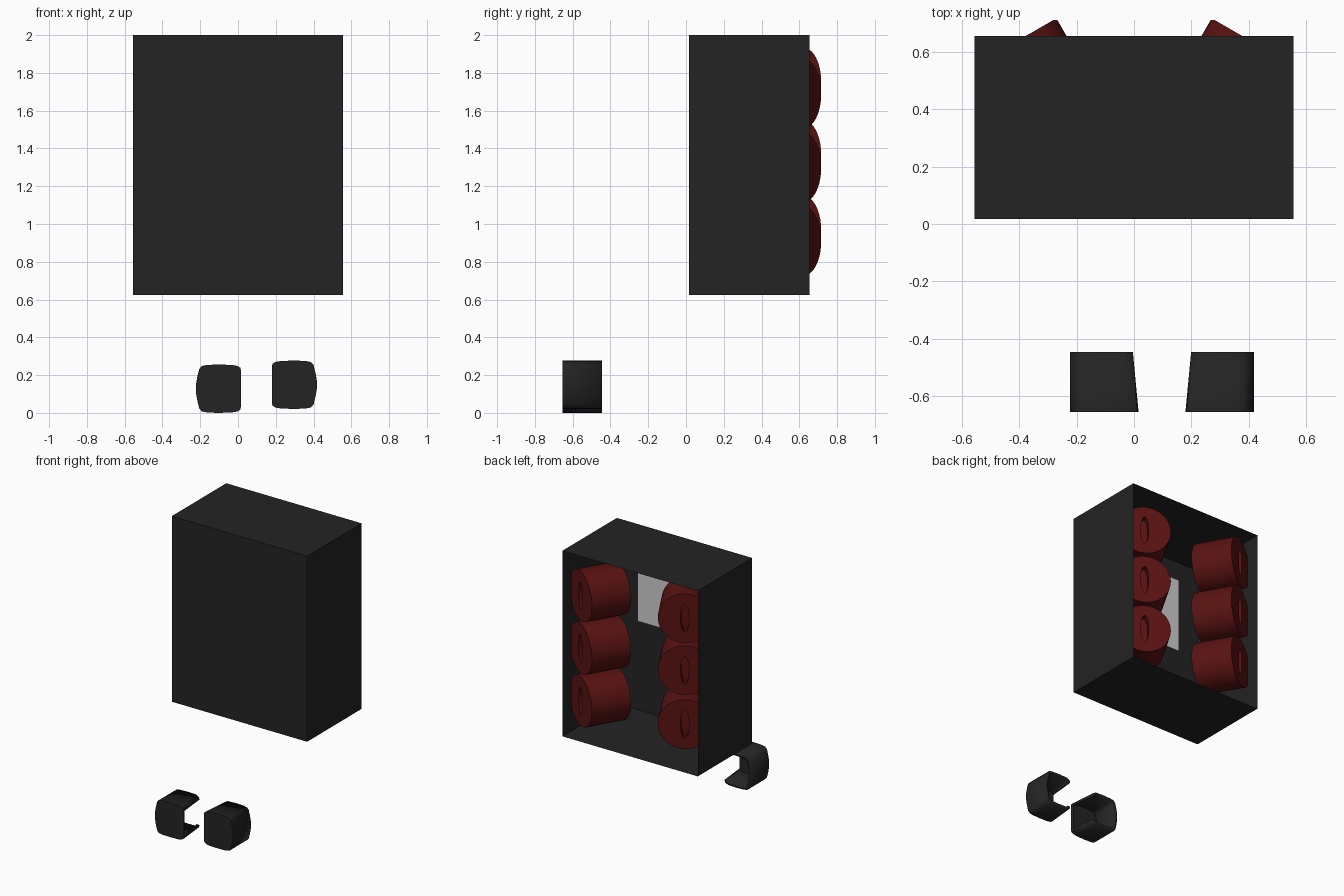
import bpy, bmesh, math
from mathutils import Matrix, Vector

if "Cube" in bpy.data.objects:
    bpy.data.objects.remove(bpy.data.objects["Cube"])


def material(name, rgb):
    m = bpy.data.materials.new(name)
    m.diffuse_color = (*rgb, 1)
    m.use_nodes = True
    m.node_tree.nodes["Principled BSDF"].inputs["Base Color"].default_value = m.diffuse_color
    return m


BLACK = material("soft black", (0.017, 0.017, 0.017))
RED = material("dark red", (0.1, 0.006, 0.006))
GREY = material("light grey", (0.62, 0.62, 0.62))


def make(name, bm, mat):
    me = bpy.data.meshes.new(name)
    bm.to_mesh(me)
    bm.free()
    ob = bpy.data.objects.new(name, me)
    bpy.context.collection.objects.link(ob)
    me.materials.append(mat)
    return ob


def box(name, lo, hi, mat, open_back=False):
    bm = bmesh.new()
    lo, hi = Vector(lo), Vector(hi)
    size = hi - lo
    bmesh.ops.create_cube(bm, size=1, matrix=Matrix.Translation((lo + hi) / 2)
                          @ Matrix.Diagonal((*size, 1)))
    if open_back:
        back = [f for f in bm.faces if f.normal.y > 0.9]
        bmesh.ops.delete(bm, geom=back, context='FACES_ONLY')
    return make(name, bm, mat)


# Cabinet: thin-walled, open at the back, with a pale plate inside
box("cabinet_shell", (-0.555, 0.017, 0.625), (0.555, 0.655, 2.0), BLACK, True)
box("inner_plate", (-0.375, 0.026, 1.29), (0.375, 0.034, 1.85), GREY)


# Red drums: tilted outwards, trimmed at the side wall, slot cut in the cap
def drum(side, z, index):
    tilt, r, length = math.radians(30), 0.182, 0.29
    axis = Vector((side * math.sin(tilt), math.cos(tilt), 0))
    up = Vector((0, 0, 1))
    rot = Matrix((up.cross(axis), up, axis)).transposed().to_4x4()
    cap = Vector((side * 0.428, 0.625, z))
    bm = bmesh.new()
    bmesh.ops.create_cone(bm, cap_ends=True, segments=40, radius1=r, radius2=r, depth=length,
                          matrix=Matrix.Translation(cap - axis * length / 2) @ rot)
    for f in bm.faces:
        f.smooth = len(f.verts) == 4
    for e in bm.edges:
        e.smooth = e.calc_face_angle(0) < 0.6
    bmesh.ops.bisect_plane(bm, geom=bm.verts[:] + bm.edges[:] + bm.faces[:],
                           plane_co=(side * 0.553, 0, 0), plane_no=(side, 0, 0),
                           clear_outer=True)
    rim = [e for e in bm.edges if e.is_boundary]
    for e in rim:
        e.smooth = False
    bmesh.ops.holes_fill(bm, edges=rim, sides=0)
    bmesh.ops.recalc_face_normals(bm, faces=bm.faces[:])
    body = make(f"drum_{index}", bm, RED)

    bm = bmesh.new()
    bmesh.ops.create_cone(bm, cap_ends=True, segments=20, radius1=1, radius2=1, depth=0.1,
                          matrix=Matrix.Translation(cap) @ rot @ Matrix.Diagonal((0.028, 0.105, 1, 1)))
    cutter = make(f"slot_cutter_{index}", bm, RED)
    cutter.hide_render = True
    cutter.display_type = 'WIRE'
    mod = body.modifiers.new("slot", 'BOOLEAN')
    mod.operation = 'DIFFERENCE'
    mod.object = cutter


heights = {1: (1.69, 1.30, 0.91), -1: (1.75, 1.365, 0.965)}
for side, zs in heights.items():
    for i, z in enumerate(zs):
        drum(side, z, i + (1 if side > 0 else 4))


# Hands: rounded cups, open at the back and on the inner side
def hand(name, cx, cz, side):
    half = [(0.12, 0.095), (0.116, 0.111), (0.1, 0.121), (0.07, 0.126), (0, 0.128), (-0.06, 0.126),
            (-0.088, 0.12), (-0.101, 0.105), (-0.112, 0.06), (-0.119, 0.02)]
    prof = half + [(x, -z) for x, z in reversed(half)]
    bm = bmesh.new()

    def ring(y, taper):
        return [bm.verts.new((cx - side * (x - (taper if x > 0.09 else 0)), y, cz + z))
                for x, z in prof]
    front, back = ring(-0.655, 0), ring(-0.445, 0.02)
    bm.faces.new(front)
    for i in range(len(prof) - 1):
        bm.faces.new((front[i], front[i + 1], back[i + 1], back[i])).smooth = True
    bmesh.ops.recalc_face_normals(bm, faces=bm.faces[:])
    bm.faces.ensure_lookup_table()
    bm.normal_update()
    if bm.faces[0].normal.y > 0:
        bmesh.ops.reverse_faces(bm, faces=bm.faces[:])
    for e in bm.edges:
        if len(e.link_faces) == 2:
            e.smooth = e.calc_face_angle(0) < 0.7
    ob = make(name, bm, BLACK)
    mod = ob.modifiers.new("thickness", 'SOLIDIFY')
    mod.thickness = 0.02
    mod.offset = -1


hand("left_hand", -0.104, 0.128, -1)
hand("right_hand", 0.299, 0.149, 1)
